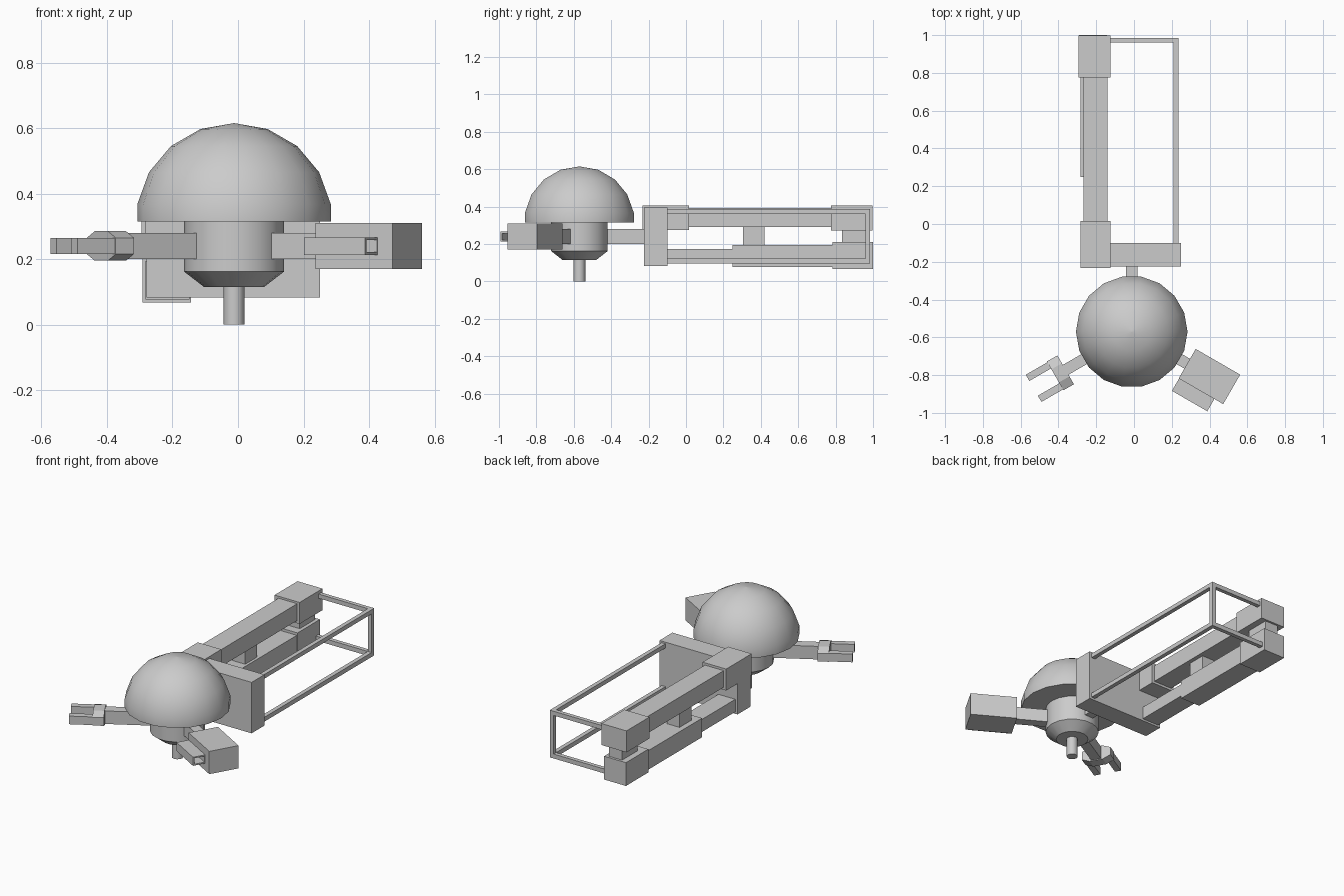
import bpy, bmesh, math
from mathutils import Matrix, Vector

if "Cube" in bpy.data.objects:
    bpy.data.objects.remove(bpy.data.objects["Cube"])

HUB = Vector((-0.012, -0.57, 0))


def finish(name, bm, matrix=None, smooth=False):
    if matrix:
        bm.transform(matrix)
    bmesh.ops.recalc_face_normals(bm, faces=bm.faces)
    mesh = bpy.data.meshes.new(name)
    bm.to_mesh(mesh)
    bm.free()
    ob = bpy.data.objects.new(name, mesh)
    bpy.context.collection.objects.link(ob)
    if smooth:
        bpy.ops.object.select_all(action='DESELECT')
        ob.select_set(True)
        bpy.context.view_layer.objects.active = ob
        bpy.ops.object.shade_smooth_by_angle(angle=math.radians(35))
    return ob


def box_bm(x, y, z):
    bm = bmesh.new()
    bmesh.ops.create_cube(bm, size=1)
    for v in bm.verts:
        for i, (lo, hi) in enumerate((x, y, z)):
            v.co[i] = lo if v.co[i] < 0 else hi
    return bm


def box(name, x, y, z, matrix=None):
    return finish(name, box_bm(x, y, z), matrix)


def lathe(name, profile, sides=18):
    """Closed solid of revolution about the hub axis; profile is (radius, z)."""
    bm = bmesh.new()
    rings = []
    for r, z in profile:
        rings.append([bm.verts.new((r * math.cos(2 * math.pi * i / sides),
                                    r * math.sin(2 * math.pi * i / sides), z))
                      for i in range(sides)])
    for a, b in zip(rings, rings[1:]):
        for i in range(sides):
            j = (i + 1) % sides
            bm.faces.new((a[i], a[j], b[j], b[i]))
    bm.faces.new(rings[0])
    bm.faces.new(rings[-1])
    bmesh.ops.remove_doubles(bm, verts=bm.verts, dist=1e-4)
    return finish(name, bm, Matrix.Translation(HUB), smooth=True)


def arm_frame(degrees):
    return Matrix.Translation(HUB) @ Matrix.Rotation(math.radians(degrees), 4, 'Z')


# Dome, body drum and stem
R = 0.30
dome = [(R * math.cos(math.radians(10)), 0.315)]
dome += [(R * math.cos(math.radians(a)), 0.315 + R * math.sin(math.radians(a)))
         for a in (10, 30, 50, 70, 89.9)]
lathe("dome", dome)
lathe("body_drum", [(0.092, 0.115), (0.153, 0.162), (0.153, 0.316)])
lathe("stem", [(0.032, 0), (0.032, 0.12)], 12)

# Three arms around the drum
left, right, back = arm_frame(210), arm_frame(-30), arm_frame(90)
for name, m, reach in (("claw_arm", left, 0.41), ("head_arm", right, 0.35),
                       ("rear_arm", back, 0.36)):
    box(name, (0.12, reach), (-0.03, 0.03), (0.2, 0.28), m)

# Claw palm (octagonal plate) and two fingers
bm = bmesh.new()
octagon = [(sy * y, 0.24 + sz * z) for sy, sz, pts in (
    (1, -1, ((0.04, 0.045), (0.088, 0.025))),
    (1, 1, ((0.088, 0.025), (0.04, 0.045))),
    (-1, 1, ((0.04, 0.045), (0.088, 0.025))),
    (-1, -1, ((0.088, 0.025), (0.04, 0.045)))) for y, z in pts]
face = bm.faces.new([bm.verts.new((0.404, y, z)) for y, z in octagon])
out = bmesh.ops.extrude_face_region(bm, geom=[face], use_keep_orig=True)
bmesh.ops.translate(bm, vec=(0.064, 0, 0),
                    verts=[g for g in out["geom"] if isinstance(g, bmesh.types.BMVert)])
finish("claw_palm", bm, left)
for side, s in (("inner", 1), ("outer", -1)):
    y = sorted((s * 0.045, s * 0.083))
    box("claw_finger_" + side, (0.44, 0.6), y, (0.215, 0.265), left)

# Box head with a hollow side barrel
box("head_box", (0.339, 0.611), (-0.09, 0.09), (0.17, 0.31), right)
bm = box_bm((0.341, 0.557), (-0.165, -0.085), (0.213, 0.266))
bm.normal_update()
muzzle = max(bm.faces, key=lambda f: f.calc_center_median().x)
bmesh.ops.inset_region(bm, faces=[muzzle], thickness=0.012)
hole = bmesh.ops.extrude_discrete_faces(bm, faces=[muzzle])["faces"][0]
bmesh.ops.translate(bm, vec=(-0.08, 0, 0), verts=hole.verts)
finish("side_barrel", bm, right)

# Long rear chassis: name, x range, y range, z range
for part in (
    ("front_plate", (-0.28, 0.25), (-0.225, -0.1), (0.083, 0.396)),
    ("upper_front_block", (-0.284, -0.124), (-0.232, 0.016), (0.275, 0.407)),
    ("upper_beam", (-0.267, -0.14), (0.0, 0.79), (0.29, 0.393)),
    ("upper_rear_block", (-0.294, -0.124), (0.775, 0.998), (0.273, 0.405)),
    ("lower_beam_thin", (-0.265, -0.15), (-0.11, 0.26), (0.095, 0.172)),
    ("lower_beam_thick", (-0.283, -0.148), (0.248, 0.79), (0.077, 0.194)),
    ("lower_rear_block", (-0.292, -0.143), (0.782, 1.0), (0.067, 0.21)),
    ("middle_spacer", (-0.25, -0.165), (0.305, 0.42), (0.19, 0.295)),
    ("rear_spacer", (-0.255, -0.165), (0.835, 0.985), (0.205, 0.28)),
):
    box(*part)

# Thin side frame
for level, z in (("lower", (0.096, 0.123)), ("upper", (0.36, 0.386))):
    box("frame_rail_" + level, (0.21, 0.236), (-0.11, 0.985), z)
    box("frame_crossbar_" + level, (-0.15, 0.22), (0.96, 0.985), z)
box("frame_post", (0.21, 0.236), (0.96, 0.985), (0.11, 0.37))
